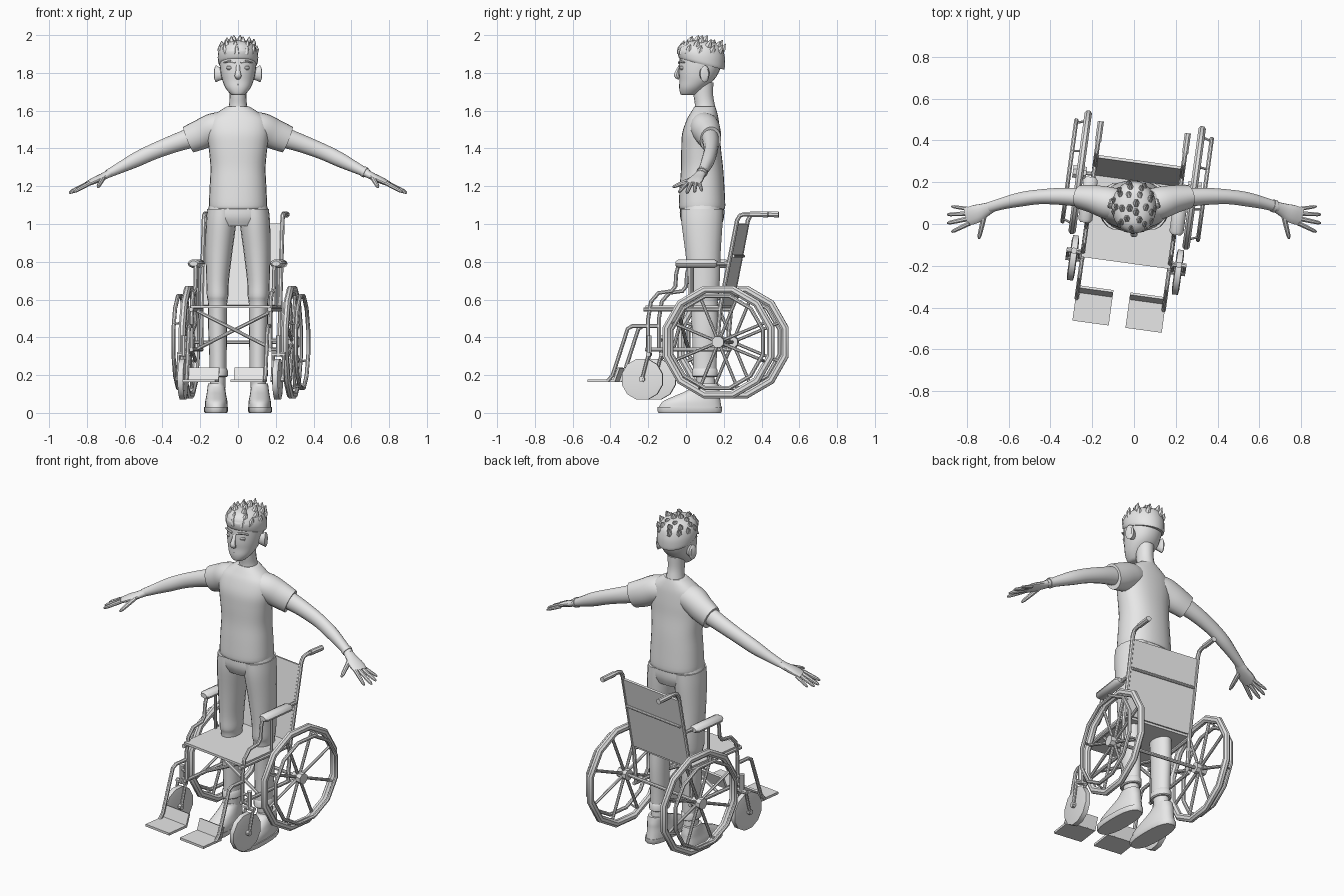
import bpy, bmesh, math, random
from mathutils import Vector, Matrix

random.seed(4)
GREY = bpy.data.materials.new("plain_grey")
GREY.diffuse_color = (0.8, 0.8, 0.8, 1)
WORLD = Matrix.Identity(4)
CHAIR = Matrix.Translation((0.015, 0.21, 0)) @ Matrix.Rotation(math.radians(-7.8), 4, 'Z')


def loft(name, rings, m=WORLD, closed=False):
    bm = bmesh.new()
    vs = [[bm.verts.new(m @ Vector(p)) for p in r] for r in rings]
    n = len(vs[0])
    pairs = list(zip(vs, vs[1:])) + ([(vs[-1], vs[0])] if closed else [])
    for a, b in pairs:
        for i in range(n):
            j = (i + 1) % n
            bm.faces.new((a[i], a[j], b[j], b[i]))
    if not closed:
        bm.faces.new(vs[0])
        bm.faces.new(vs[-1])
    bmesh.ops.recalc_face_normals(bm, faces=bm.faces)
    me = bpy.data.meshes.new(name)
    bm.to_mesh(me)
    bm.free()
    me.materials.append(GREY)
    ob = bpy.data.objects.new(name, me)
    bpy.context.collection.objects.link(ob)
    return ob


def refine(rows, k=4):
    """Smooth interpolation through the given rows."""
    rows = [Vector(r) for r in rows]
    out = []
    for i in range(len(rows) - 1):
        a, b = rows[i], rows[i + 1]
        p, q = rows[max(i - 1, 0)], rows[min(i + 2, len(rows) - 1)]
        for s in range(k):
            t = s / k
            out.append(0.5 * (2 * a + (b - p) * t + (2 * p - 5 * a + 4 * b - q) * t * t
                              + (3 * a - p - 3 * b + q) * t ** 3))
    return out + [rows[-1]]


def body(name, rows, n=24, power=2.0, k=4):
    """Stacked ovals; rows are (z, cx, cy, rx, ry)."""
    rings = []
    for z, cx, cy, rx, ry in refine(rows, k):
        ring = []
        for i in range(n):
            c, s = math.cos(math.tau * i / n), math.sin(math.tau * i / n)
            ring.append((cx + rx * math.copysign(abs(c) ** (2 / power), c),
                         cy + ry * math.copysign(abs(s) ** (2 / power), s), z))
        rings.append(ring)
    return loft(name, rings)


def tube(name, rows, m=WORLD, n=8, ref=(1, 0, 0), closed=False):
    """Swept oval; rows are (x, y, z, side radius, up radius)."""
    pts = [Vector(r[:3]) for r in rows]
    L, rings = len(pts), []
    for i, p in enumerate(pts):
        before = pts[i - 1] if closed or i else p
        after = pts[(i + 1) % L] if closed or i < L - 1 else p
        t = ((after - p).normalized() + (p - before).normalized()).normalized()
        side = t.cross(Vector(ref)).normalized()
        up = side.cross(t)
        rings.append([p + side * rows[i][3] * math.cos(math.tau * (j + .5) / n)
                      + up * rows[i][4] * math.sin(math.tau * (j + .5) / n) for j in range(n)])
    return loft(name, rings, m, closed)


def pipe(name, pts, r=0.011, ref=(1, 0, 0)):
    return tube(name, [(*p, r, r) for p in pts], CHAIR, 8, ref)


def slab(name, c, size, tilt=0):
    m = CHAIR @ Matrix.Translation(c) @ Matrix.Rotation(tilt, 4, 'X')
    x, y, z = (s / 2 for s in size)
    return loft(name, [[(-x, -y, k), (x, -y, k), (x, y, k), (-x, y, k)] for k in (-z, z)], m)


def hoop(name, x, y, z, R, a, b, n=12):
    ang = [math.tau * (i + .5) / n for i in range(n)]
    return tube(name, [(x, y + R * math.cos(t), z + R * math.sin(t), a, b) for t in ang],
                CHAIR, 8, closed=True)


# ---------------- Wheelchair ----------------
slab("seat", (0, -0.2, 0.562), (0.43, 0.4, 0.014))
slab("backrest", (0, 0.045, 0.785), (0.41, 0.014, 0.44), math.radians(-11))
pipe("backrest_bar", [(-0.2, 0.068, 0.83), (0.2, 0.068, 0.83)], 0.008, (0, 0, 1))
pipe("axle", [(-0.27, 0, 0.375), (0.27, 0, 0.375)], 0.01, (0, 0, 1))
for s, side in ((1, "right"), (-1, "left")):
    # Big wheel with spokes, hub and hand rim
    wx = 0.275 * s
    hoop(side + "_tyre", wx, 0, 0.375, 0.288, 0.022, 0.019)
    hoop(side + "_hand_rim", wx + 0.052 * s, 0, 0.375, 0.252, 0.011, 0.011)
    pipe(side + "_hub", [(wx - 0.03 * s, 0, 0.375), (wx + 0.035 * s, 0, 0.375)], 0.032, (0, 0, 1))
    for i in range(8):
        a = math.tau * (i + .5) / 8
        c, d = math.cos(a), math.sin(a)
        pipe(side + "_spoke", [(wx, 0.02 * c, 0.375 + 0.02 * d),
                               (wx, 0.27 * c, 0.375 + 0.27 * d)], 0.009)
        if i % 2:
            pipe(side + "_rim_clip", [(wx, 0.27 * c, 0.375 + 0.27 * d),
                                      (wx + 0.052 * s, 0.25 * c, 0.375 + 0.25 * d)], 0.006, (0, 0, 1))
    # Frame tubes
    fx = 0.21 * s
    pipe(side + "_back_post", [(fx, -0.02, 0.33), (fx, 0, 0.56), (fx, 0.09, 1.02), (fx, 0.105, 1.045),
                               (fx, 0.13, 1.052), (fx, 0.17, 1.052)], 0.012)
    pipe(side + "_push_handle", [(fx, 0.16, 1.052), (fx, 0.255, 1.05)], 0.016)
    pipe(side + "_seat_rail", [(fx, 0, 0.548), (fx, -0.41, 0.548)], 0.012)
    pipe(side + "_lower_rail", [(fx, 0, 0.335), (fx, -0.4, 0.335)])
    pipe(side + "_arm_tube", [(fx, 0.04, 0.79), (fx, -0.19, 0.79), (fx, -0.225, 0.775), (fx, -0.235, 0.74),
                              (fx, -0.24, 0.67), (fx, -0.26, 0.645), (fx, -0.33, 0.635),
                              (fx, -0.37, 0.59), (fx, -0.385, 0.5), (fx, -0.385, 0.33)])
    pipe(side + "_arm_support", [(fx, -0.15, 0.79), (fx, -0.15, 0.55)], 0.009)
    tube(side + "_armrest_pad", [(fx + .01 * s, y, 0.79, a, b) for y, a, b in (
        (-0.235, .014, .022), (-0.22, .023, .034), (-0.03, .023, .034), (-0.015, .014, .022))], CHAIR, 10)
    pipe(side + "_cross_brace", [(-0.2 * s, -0.24 + .012 * s, 0.34), (0.2 * s, -0.24 + .012 * s, 0.54)],
         0.01, (0, 1, 0))
    # Foot support
    pipe(side + "_leg_hanger", [(fx, -0.385, 0.46), (fx, -0.47, 0.46), (fx, -0.495, 0.445),
                                (fx, -0.575, 0.2), (fx, -0.6, 0.17)])
    slab(side + "_foot_plate", (0.128 * s, -0.635, 0.17), (0.175, 0.145, 0.014))
    slab(side + "_heel_lip", (0.128 * s, -0.555, 0.203), (0.175, 0.012, 0.075), math.radians(-20))
    # Caster wheel and fork
    cx = 0.253 * s
    tube(side + "_caster", [(cx + o, -0.41, 0.178, r, r) for o, r in (
        (-.018, .085), (-.014, .112), (.014, .112), (.018, .085))], CHAIR, 12, (0, 0, 1))
    pipe(side + "_caster_axle", [(cx - .036, -0.41, 0.178), (cx + .036, -0.41, 0.178)], 0.016, (0, 0, 1))
    for o in (-.028, .028):
        pipe(side + "_fork_blade", [(cx + o, -0.41, 0.17), (cx + o, -0.375, 0.31)], 0.009)
    pipe(side + "_fork_crown", [(cx - .036, -0.375, 0.31), (cx + .036, -0.375, 0.31)], 0.013, (0, 0, 1))
    pipe(side + "_caster_stem", [(cx, -0.375, 0.3), (cx, -0.375, 0.41)], 0.015)
    for z in (0.335, 0.385):
        pipe(side + "_stem_bracket", [(fx, -0.385, z), (cx, -0.375, z)], 0.009, (0, 0, 1))

# ---------------- Person: clothes ----------------
body("shirt", [(1.08, 0, .085, .148, .118), (1.1, 0, .085, .154, .123), (1.2, 0, .085, .15, .118),
               (1.3, 0, .085, .146, .111), (1.4, 0, .08, .155, .105), (1.48, 0, .08, .165, .1),
               (1.55, 0, .088, .155, .085), (1.59, 0, .095, .11, .07), (1.622, 0, .1, .06, .055)],
     28, 2.3)
body("trouser_top", [(0.99, 0, .087, .13, .1), (1.04, 0, .085, .165, .117), (1.11, 0, .085, .15, .116)],
     24, 2.3)
body("neck", [(1.58, 0, .105, .06, .06), (1.63, 0, .1, .048, .053), (1.68, 0, .092, .045, .052),
              (1.75, 0, .09, .048, .055)], 16)
for s, side in ((1, "right"), (-1, "left")):
    body(side + "_trouser_leg", [(z, x * s, y, a, b) for z, x, y, a, b in (
        (1.08, .085, .085, .078, .113), (1.0, .09, .085, .08, .11), (.85, .101, .09, .071, .095),
        (.7, .108, .095, .06, .085), (.62, .108, .093, .057, .08), (.58, .108, .095, .051, .073),
        (.45, .108, .1, .05, .07), (.3, .106, .1, .046, .064), (.2, .106, .1, .045, .062))], 18)
    body(side + "_trouser_cuff", [(z, .106 * s, .1, .046 + o, .063 + o) for z, o in (
        (.19, 0), (.195, .006), (.225, .006), (.235, 0))], 18, k=1)
    body(side + "_ankle", [(.1, .108 * s, .11, .04, .05), (.22, .106 * s, .1, .04, .05)], 14, k=1)
    body(side + "_shoe_sole", [(0, .117 * s, .02, .058, .166), (.008, .117 * s, .02, .063, .172),
                               (.03, .117 * s, .02, .063, .172)], 22, 2.5, k=1)
    body(side + "_shoe", [(z, .115 * s, y, a, b) for z, y, a, b in (
        (.03, .022, .06, .167), (.06, .03, .059, .154), (.09, .06, .053, .12), (.115, .088, .049, .09),
        (.14, .105, .046, .068), (.155, .108, .043, .062))], 22, 2.3)
    # Sleeve, arm and bracelet
    up = (0, 0, 1)
    tube(side + "_sleeve", refine([(x * s, y, z, a, b) for x, y, z, a, b in (
        (.05, .09, 1.525, .07, .065), (.12, .1, 1.51, .078, .08), (.19, .118, 1.477, .068, .08),
        (.262, .13, 1.447, .056, .073))]), n=18, ref=up)
    tube(side + "_arm", refine([(x * s, y, z, a, b) for x, y, z, a, b in (
        (.23, .125, 1.463, .047, .055), (.34, .132, 1.425, .042, .047), (.45, .13, 1.382, .036, .042),
        (.54, .118, 1.34, .035, .039), (.62, .1, 1.3, .029, .03), (.69, .08, 1.265, .026, .022))]),
         n=14, ref=up)
    if s > 0:
        tube("bracelet", [(.662, .088, 1.279, .031, .029), (.676, .084, 1.272, .031, .029)], n=14, ref=up)
    # Hand
    tube(side + "_palm", refine([(x * s, y, z, a, b) for x, y, z, a, b in (
        (.675, .083, 1.272, .025, .021), (.715, .066, 1.25, .034, .019), (.76, .047, 1.23, .045, .017),
        (.8, .033, 1.211, .042, .012))], 3), n=14, ref=up)
    for a, b, r in (((.79, .072, 1.213), (.873, .084, 1.175), .009),
                    ((.795, .05, 1.215), (.893, .045, 1.168), .0105),
                    ((.795, .025, 1.213), (.893, .004, 1.163), .011),
                    ((.785, .004, 1.216), (.872, -.038, 1.168), .0105),
                    ((.715, .045, 1.243), (.742, -.07, 1.195), .012)):
        a, b = Vector((a[0] * s, *a[1:])), Vector((b[0] * s, *b[1:]))
        tube(side + "_finger", [(*a.lerp(b, t), r * w, r * w) for t, w in (
            (0, 1.15), (.45, 1.05), (.85, .9), (1, .45))], n=8, ref=up)

# ---------------- Person: head ----------------
body("head", [(1.682, 0, .01, .028, .03), (1.69, 0, .016, .042, .046), (1.72, 0, .032, .066, .068),
              (1.76, 0, .055, .083, .09), (1.8, 0, .067, .092, .105), (1.85, 0, .077, .097, .113),
              (1.9, 0, .08, .094, .11), (1.94, 0, .08, .075, .09), (1.96, 0, .08, .03, .04)], 24, 2.15)
tube("nose", refine([(0, -.03, 1.845, .006, .009), (0, -.045, 1.81, .01, .012),
                     (0, -.05, 1.785, .014, .018), (0, -.035, 1.77, .007, .012)], 3), n=10)
tube("mouth", [(x, y, 1.737, .005, .005) for x, y in ((-.03, -.02), (0, -.033), (.03, -.02))],
     n=6, ref=(0, 0, 1))
for s, side in ((1, "right"), (-1, "left")):
    tube(side + "_ear", [(s * x, .09 + o, 1.795, a, b) for x, o, a, b in (
        (.08, 0, .02, .03), (.1, .003, .022, .036), (.116, .01, .026, .045), (.122, .012, .018, .034))],
         n=14, ref=(0, 0, 1))
    body(side + "_eye", [(1.826 + .014 * math.sin(t), .042 * s, -.018, .02 * math.cos(t), .014 * math.cos(t))
                         for t in (-1.4, -.7, 0, .7, 1.4)], 12, k=1)
    tube(side + "_eyebrow", [(s * x, y, z, r, .006) for x, y, z, r in (
        (.015, -.037, 1.853, .007), (.045, -.032, 1.862, .007), (.075, -.009, 1.855, .004))],
         n=6, ref=(0, 1, 0))

# Hair cap: hairline is higher at the forehead than at the nape
hair = body("hair", [(1.845, 0, .085, .1, .117), (1.86, 0, .083, .106, .123), (1.9, 0, .08, .106, .125),
                     (1.94, 0, .075, .092, .112), (1.965, 0, .072, .06, .075), (1.972, 0, .07, .02, .025)], 24)
for v in hair.data.vertices:
    if v.co.z < 1.92:
        v.co.z += (.085 - v.co.y) / .125 * .03 * (1.94 - v.co.z) / .095
# Spiky locks swept backwards over the cap
for row, (h, count, size) in enumerate(((.15, 11, .024), (.55, 9, .024), (.95, 6, .025), (1.35, 3, .024))):
    for i in range(count):
        t = math.tau * (i + .5 * (row % 2)) / count + random.uniform(-.12, .12)
        d = Vector((math.cos(t) * math.cos(h), math.sin(t) * math.cos(h), math.sin(h)))
        base = Vector((d.x * .088, .076 + d.y * .105, 1.895 + d.z * .063))
        lean = Vector((d.x * .25, .25 + d.y * .25, .75))
        tip = base + lean * (.062 + random.uniform(-.008, .008))
        tip.z = min(tip.z, 2.0 if d.y < .5 else 1.975)
        mid = base.lerp(tip, .5) + d * .006
        tube("hair_lock", [(*base, size, size * .8), (*mid, size * .6, size * .5),
                           (*tip, .0015, .0015)], n=6)

# Smooth shading with sharp edges kept
bpy.ops.object.select_all(action='SELECT')
bpy.context.view_layer.objects.active = hair
bpy.ops.object.shade_smooth_by_angle(angle=math.radians(38))
